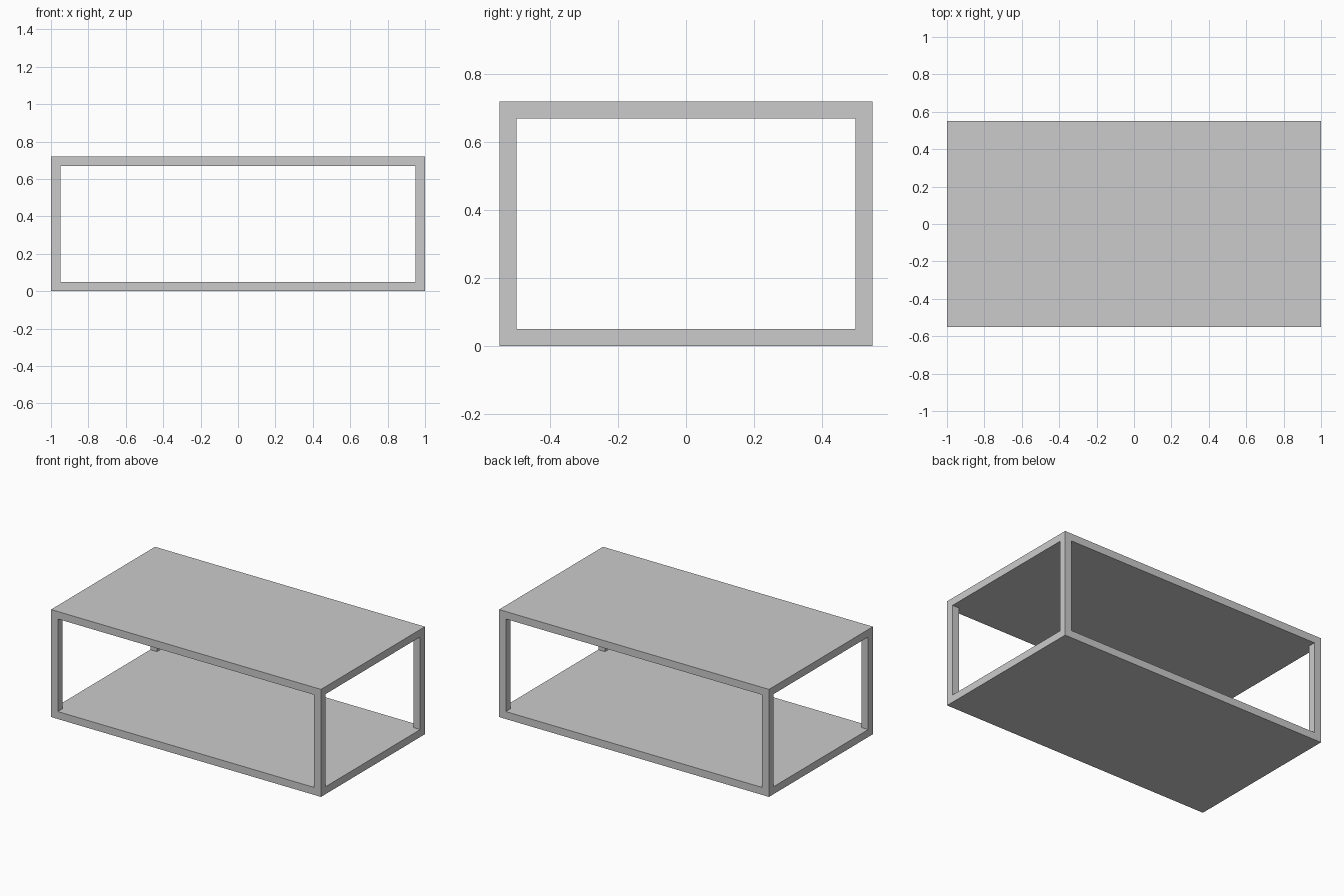
import bpy
import bmesh
from mathutils import Matrix, Vector

cube = bpy.data.objects.get("Cube")
if cube:
    bpy.data.objects.remove(cube, do_unlink=True)

LENGTH, DEPTH, HEIGHT = 2.0, 1.1, 0.72
THICK = 0.05

grey = bpy.data.materials.new("plain_grey")
grey.use_nodes = True
colour = (0.6, 0.6, 0.6, 1)
grey.diffuse_color = colour
grey.node_tree.nodes["Principled BSDF"].inputs["Base Color"].default_value = colour


def box(name, centre, size):
    """Add a flat-shaded box of the given centre and size."""
    bm = bmesh.new()
    bmesh.ops.create_cube(bm, size=1, matrix=Matrix.Diagonal(Vector(size)).to_4x4())
    mesh = bpy.data.meshes.new(name)
    bm.to_mesh(mesh)
    bm.free()
    mesh.materials.append(grey)
    obj = bpy.data.objects.new(name, mesh)
    obj.location = centre
    bpy.context.collection.objects.link(obj)
    return obj


# Solid slabs at top and bottom
box("table_top", (0, 0, HEIGHT - THICK / 2), (LENGTH, DEPTH, THICK))
box("lower_shelf", (0, 0, THICK / 2), (LENGTH, DEPTH, THICK))

# Square corner posts between the slabs
for side, sx in (("left", 1), ("right", -1)):
    for end, sy in (("front", -1), ("back", 1)):
        box(f"{end}_{side}_post",
            (sx * (LENGTH - THICK) / 2, sy * (DEPTH - THICK) / 2, HEIGHT / 2),
            (THICK, THICK, HEIGHT - 2 * THICK))
